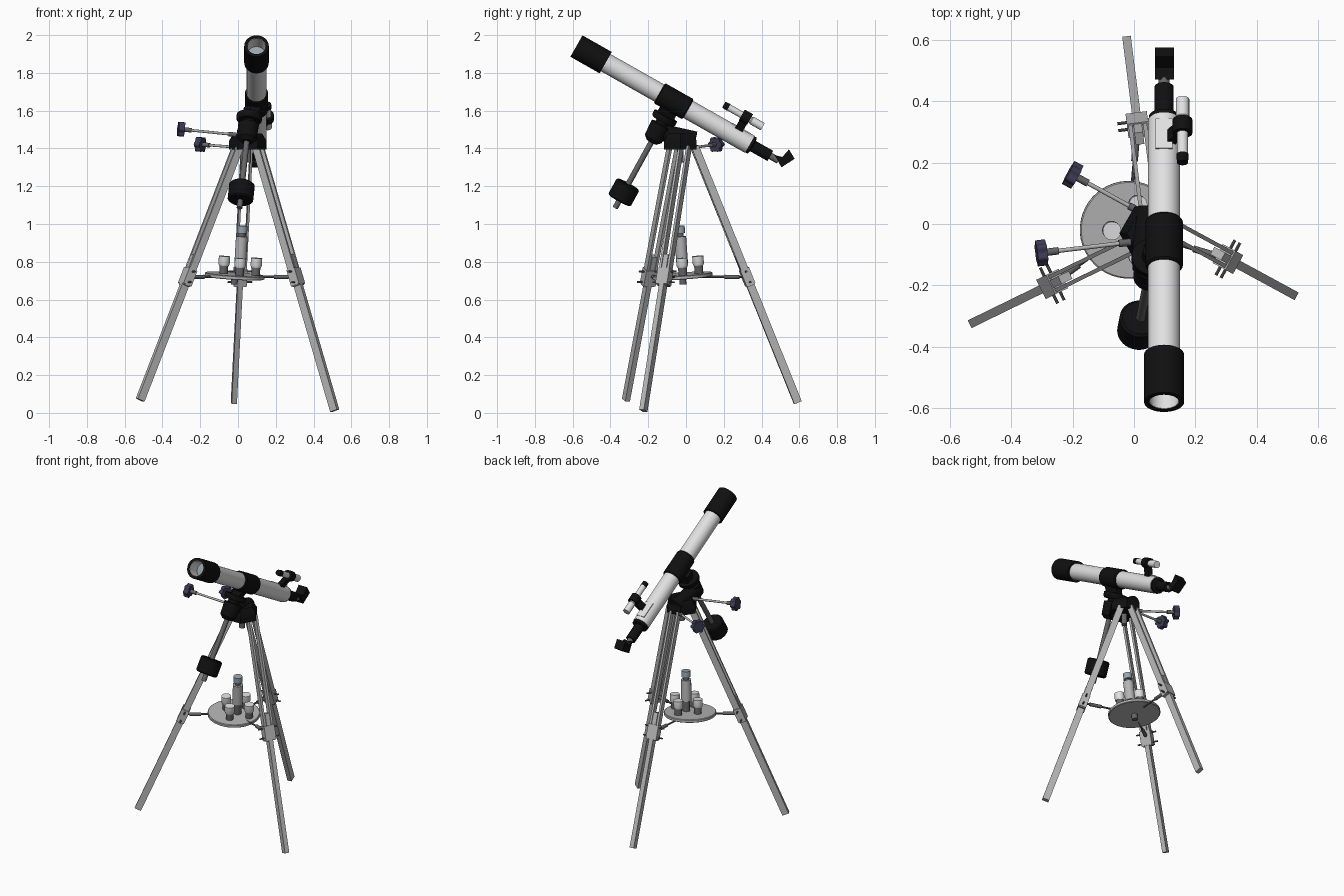
import bpy, bmesh, math
from mathutils import Vector as V, Matrix

if "Cube" in bpy.data.objects:
    bpy.data.objects.remove(bpy.data.objects["Cube"])


def material(name, rgb):
    m = bpy.data.materials.new(name)
    m.use_nodes = True
    m.diffuse_color = (*rgb, 1)
    node = next(n for n in m.node_tree.nodes if n.type == 'BSDF_PRINCIPLED')
    node.inputs["Base Color"].default_value = (*rgb, 1)
    return m


BLACK = material("black", (0.005, 0.005, 0.005))
WHITE = material("tube white", (0.75, 0.75, 0.75))
GREY = material("leg grey", (0.46, 0.46, 0.46))
STEEL = material("dark steel", (0.13, 0.13, 0.13))
PURPLE = material("knob purple", (0.045, 0.042, 0.09))
GLASS = material("glass blue", (0.32, 0.38, 0.45))


def finish(name, bm, mat, smooth=True):
    bmesh.ops.recalc_face_normals(bm, faces=bm.faces)
    me = bpy.data.meshes.new(name)
    bm.to_mesh(me)
    bm.free()
    me.materials.append(mat)
    if smooth:
        me.shade_smooth()
        me.set_sharp_from_angle(angle=math.radians(35))
    ob = bpy.data.objects.new(name, me)
    bpy.context.collection.objects.link(ob)
    return ob


def lathe(name, origin, axis, profile, mat, n=32, lobes=0.0):
    """Turn (distance, radius) pairs round an axis; lobes scallops the rim."""
    q = V(axis).to_track_quat('Z', 'Y')
    bm = bmesh.new()
    rings = []
    for t, r in profile:
        ring = []
        for i in range(n):
            a = math.tau * i / n
            k = r * (1 + lobes * math.cos(6 * a))
            ring.append(bm.verts.new(V(origin) + q @ V((k * math.cos(a), k * math.sin(a), t))))
        rings.append(ring)
    for lo, hi in zip(rings, rings[1:]):
        for i in range(n):
            j = (i + 1) % n
            bm.faces.new((lo[i], lo[j], hi[j], hi[i]))
    bm.faces.new(rings[0])
    bm.faces.new(rings[-1])
    return finish(name, bm, mat)


def rod(name, a, b, r, mat, n=24, lobes=0.0):
    a, b = V(a), V(b)
    return lathe(name, a, b - a, [(0, r), ((b - a).length, r)], mat, n, lobes)


def bar(name, a, b, side, w, h, mat):
    """Box from a to b, w wide along side and h deep."""
    a, b = V(a), V(b)
    z = (b - a).normalized()
    x = (V(side) - z * z.dot(V(side))).normalized()
    y = z.cross(x)
    rot = Matrix((x, y, z)).transposed().to_4x4()
    bm = bmesh.new()
    bmesh.ops.create_cube(bm, size=1)
    bm.transform(Matrix.Translation((a + b) / 2) @ rot
                 @ Matrix.Diagonal((w, h, (b - a).length, 1)))
    return finish(name, bm, mat, False)


# Optical tube
AX = V((0, 0.87, -0.493)).normalized()
FRONT = V((0.098, -0.58, 1.942))
UP = V((0, 0.493, 0.87)).normalized()


def along(t):
    return FRONT + AX * t


lathe("dew_shield", FRONT, AX,
      [(0.11, 0.049), (0, 0.049), (0, 0.065), (0.178, 0.065), (0.178, 0.049)], BLACK, 48)
lathe("dew_shield_lining", FRONT, AX,
      [(0.1, 0.047), (0.003, 0.047), (0.003, 0.0495), (0.1, 0.0495)], WHITE, 48)
lathe("objective_lens", along(0.085), AX, [(0, 0.02), (0.004, 0.047), (0.01, 0.047)], GLASS, 48)
lathe("main_tube", along(0.17), AX, [(0, 0.052), (0.885, 0.052)], WHITE, 48)
lathe("tube_clamp", along(0.505), AX,
      [(0, 0.056), (0.006, 0.061), (0.169, 0.061), (0.175, 0.056)], BLACK, 48)
lathe("focuser", along(1.045), AX,
      [(0, 0.049), (0.025, 0.049), (0.03, 0.031), (0.135, 0.031)], BLACK)
rod("draw_tube", along(1.17), along(1.23), 0.018, STEEL)
bar("tube_plate", along(0.92) + UP * 0.051, along(1.03) + UP * 0.051, (1, 0, 0), 0.055, 0.006, WHITE)

# Star diagonal
bm = bmesh.new()
outline = [(0.47, 1.365), (0.51, 1.355), (0.545, 1.395), (0.575, 1.345), (0.505, 1.30)]
face = bm.faces.new([bm.verts.new((0.068, y, z)) for y, z in outline])
ext = bmesh.ops.extrude_face_region(bm, geom=[face])
bmesh.ops.translate(bm, vec=(0.062, 0, 0),
                    verts=[v for v in ext["geom"] if isinstance(v, bmesh.types.BMVert)])
finish("star_diagonal", bm, BLACK, False)

# Finder scope
FS = V((0.158, 0.2, 1.632))
lathe("finder_tip", FS, AX, [(0, 0.018), (0.03, 0.02)], BLACK)
lathe("finder_tube", FS + AX * 0.025, AX,
      [(0, 0.018), (0.14, 0.018), (0.145, 0.022), (0.212, 0.022)], WHITE)
lathe("finder_ring", FS + AX * 0.11, AX, [(0, 0.032), (0.05, 0.032)], BLACK)
mid = FS + AX * 0.135
foot = along((mid - FRONT).dot(AX))
bar("finder_bracket", foot + (mid - foot) * 0.35, mid, AX, 0.045, 0.03, BLACK)

# Mount: counterweight shaft, declination body and saddle share one axis
LOW, HIGH = V((0.008, -0.375, 1.085)), V((0.068, -0.07, 1.64))
SH = (HIGH - LOW).normalized()
rod("counterweight_shaft", LOW, LOW + SH * 0.47, 0.015, STEEL)
lathe("counterweight", LOW + SH * 0.045, SH,
      [(0, 0.06), (0.007, 0.068), (0.093, 0.068), (0.1, 0.06)], BLACK, 40)
lathe("declination_body", LOW + SH * 0.4, SH,
      [(0, 0.03), (0.02, 0.05), (0.105, 0.055), (0.11, 0.035), (0.2, 0.035)], BLACK)
lathe("saddle_disc", LOW + SH * 0.525, SH, [(0, 0.06), (0.012, 0.068), (0.035, 0.068)], BLACK)
bar("saddle_block", LOW + SH * 0.54, along(0.59) - UP * 0.03, (0, 1, 0), 0.09, 0.05, BLACK)
rod("polar_body", (0.045, 0.05, 1.445), (0.04, -0.15, 1.49), 0.045, BLACK)
HUB = V((0.052, -0.03, 1.395))
lathe("tripod_hub", HUB, (0, 0, 1), [(0, 0.1), (0.045, 0.1), (0.085, 0.075)], BLACK, 6)
rod("hub_bolt", HUB - V((0, 0, 0.07)), HUB, 0.018, STEEL)

# Slow motion controls
for label, a, b in (("upper", (-0.02, -0.06, 1.473), (-0.285, -0.092, 1.5)),
                    ("lower", (0.01, 0.045, 1.405), (-0.185, 0.152, 1.42))):
    a, b = V(a), V(b)
    d = (b - a).normalized()
    rod(label + "_control_rod", a, b, 0.007, GREY, 12)
    rod(label + "_control_socket", a - d * 0.01, a + d * 0.03, 0.012, STEEL, 16)
    rod(label + "_control_collar", b - d * 0.04, b, 0.012, STEEL, 16)
    rod(label + "_control_knob", b, b + d * 0.033, 0.038, PURPLE, 48, 0.12)

# Accessory tray
TN = V((0.06, -0.07, 1)).normalized()
TRAY = V((-0.018, -0.018, 0.715))
lathe("tray", TRAY, TN, [(0, 0.155), (0.003, 0.159), (0.017, 0.159), (0.02, 0.155)], GREY, 48)
rod("tray_knob", TRAY - TN * 0.035, TRAY, 0.018, STEEL)

# Eyepieces standing on the tray
POST = V((0.008, -0.016, 0.73))
for i in range(4):
    a = math.tau * i / 4
    off = V((math.cos(a), math.sin(a), 0)) * 0.085
    p = POST + off - V((0, 0, off.dot(TN) / TN.z))
    rod("eyepiece_barrel_%d" % i, p, p + TN * 0.05, 0.023, STEEL)
    lathe("eyepiece_cap_%d" % i, p + TN * 0.045, TN, [(0, 0.026), (0.01, 0.03), (0.05, 0.03)], WHITE)
rod("barlow_base", POST, POST + TN * 0.075, 0.023, STEEL)
rod("barlow_body", POST + TN * 0.07, POST + TN * 0.205, 0.031, GREY)
rod("barlow_neck", POST + TN * 0.2, POST + TN * 0.23, 0.018, STEEL)
rod("barlow_cap", POST + TN * 0.222, POST + TN * 0.262, 0.027, GLASS)

# Tripod legs with twin upper rails, clamp and spreader arm
for label, top, foot in (("right", (0.0, -0.065, 1.41), (-0.518, -0.318, 0.068)),
                         ("left", (0.105, -0.005, 1.41), (0.512, -0.226, 0.012)),
                         ("back", (0.047, 0.045, 1.41), (-0.022, 0.592, 0.054))):
    top, foot = V(top), V(foot)
    d = (foot - top).normalized()
    s = d.cross(V((0, 0, 1))).normalized()
    joint = top + d * ((0.72 - top.z) / d.z)
    bar(label + "_lower_leg", joint - d * 0.12, foot, s, 0.028, 0.042, GREY)
    for k in (-1, 1):
        bar("%s_rail_%s" % (label, "ab"[k > 0]), top + s * 0.024 * k,
            joint + d * 0.05 + s * 0.024 * k, s, 0.013, 0.04, GREY)
        pin = joint + d * 0.03 * k
        rod("%s_clamp_pin_%s" % (label, "ab"[k > 0]), pin - s * 0.065, pin + s * 0.065, 0.005, STEEL, 8)
    bar(label + "_leg_clamp", joint - d * 0.045, joint + d * 0.045, s, 0.07, 0.05, GREY)
    hub = TRAY + TN * 0.006
    reach = joint - hub
    rod(label + "_spreader_arm", hub + reach * 0.3, joint, 0.006, STEEL, 10)
    rod(label + "_spreader_sleeve", hub + reach * 0.65, hub + reach * 0.88, 0.011, STEEL, 12)
